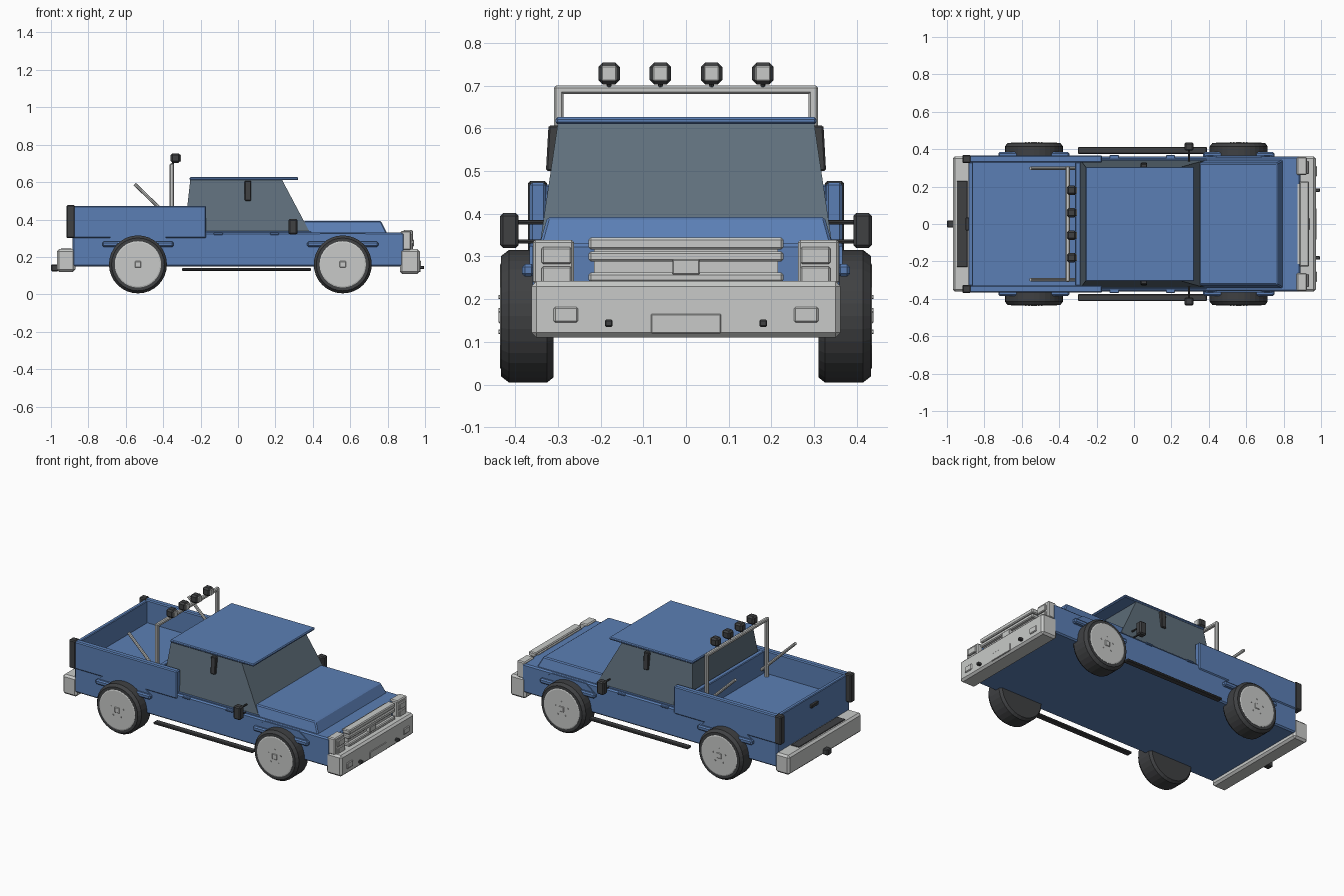
import bpy, bmesh, math
from mathutils import Vector

if "Cube" in bpy.data.objects:
    bpy.data.objects.remove(bpy.data.objects["Cube"])


def material(name, rgb):
    m = bpy.data.materials.new(name)
    m.diffuse_color = (*rgb, 1)
    m.use_nodes = True
    m.node_tree.nodes["Principled BSDF"].inputs["Base Color"].default_value = m.diffuse_color
    return m


BLUE = material("blue_paint", (0.105, 0.212, 0.462))
SILVER = material("light_grey", (0.58, 0.59, 0.58))
DARK = material("dark_rubber", (0.05, 0.052, 0.055))
GLASS = material("tinted_glass", (0.115, 0.16, 0.20))


def finish(name, bm, mat, bevel=0.0, mirror=False):
    """Turn a bmesh into an object; optionally bevel and mirror across y."""
    bmesh.ops.recalc_face_normals(bm, faces=bm.faces)
    me = bpy.data.meshes.new(name)
    bm.to_mesh(me)
    bm.free()
    me.materials.append(mat)
    ob = bpy.data.objects.new(name, me)
    bpy.context.collection.objects.link(ob)
    if bevel:
        b = ob.modifiers.new("bevel", 'BEVEL')
        b.width = bevel
        b.segments = 1
    if mirror:
        m = ob.modifiers.new("mirror", 'MIRROR')
        m.use_axis = (False, True, False)
    return ob


def loft(name, a, b, mat, bevel=0.0, mirror=False):
    """Solid between two matching point loops."""
    bm = bmesh.new()
    va = [bm.verts.new(p) for p in a]
    vb = [bm.verts.new(p) for p in b]
    n = len(a)
    bm.faces.new(va)
    bm.faces.new(vb)
    for i in range(n):
        j = (i + 1) % n
        bm.faces.new((va[i], va[j], vb[j], vb[i]))
    return finish(name, bm, mat, bevel, mirror)


def rect(x0, x1, y0, y1, z):
    return [(x0, y0, z), (x1, y0, z), (x1, y1, z), (x0, y1, z)]


def box(name, x, y, z, mat, bevel=0.0, mirror=False):
    return loft(name, rect(*x, *y, z[0]), rect(*x, *y, z[1]), mat, bevel, mirror)


def rod(name, p, q, r, mat, mirror=False, sides=8):
    """Straight tube from p to q."""
    p, q = Vector(p), Vector(q)
    bm = bmesh.new()
    bmesh.ops.create_cone(bm, cap_ends=True, segments=sides, radius1=r, radius2=r, depth=(q - p).length)
    rot = (q - p).to_track_quat('Z', 'Y')
    for v in bm.verts:
        v.co = rot @ v.co + (p + q) / 2
    return finish(name, bm, mat, 0, mirror)


def lathe(name, cx, cz, profile, mat, sides=32):
    """Revolve (radius, y) points about a wheel axle, mirrored to both sides."""
    bm = bmesh.new()
    rings = []
    for r, y in profile:
        rings.append([bm.verts.new((cx + r * math.cos(2 * math.pi * i / sides), y,
                                    cz + r * math.sin(2 * math.pi * i / sides))) for i in range(sides)])
    for ra, rb in zip(rings, rings[1:]):
        for i in range(sides):
            j = (i + 1) % sides
            bm.faces.new((ra[i], ra[j], rb[j], rb[i]))
    bm.faces.new(rings[0])
    bm.faces.new(rings[-1])
    return finish(name, bm, mat, 0, True)


# Lower body, hood and cab sill
box("lower_body", (-0.885, 0.89), (-0.36, 0.36), (0.15, 0.33), BLUE, 0.008)
hood_side = [(0.35, 0.32), (0.35, 0.392), (0.765, 0.392), (0.80, 0.32)]
loft("hood", [(x, -0.345 + (z > 0.35) * 0.02, z) for x, z in hood_side],
     [(x, 0.345 - (z > 0.35) * 0.02, z) for x, z in hood_side], BLUE, 0.006)

# Cargo bed
box("bed_side", (-0.885, -0.17), (0.328, 0.366), (0.30, 0.473), BLUE, 0.006, True)
box("tailgate", (-0.885, -0.86), (-0.33, 0.33), (0.30, 0.468), BLUE, 0.004)
box("bed_front_wall", (-0.315, -0.285), (-0.33, 0.33), (0.30, 0.468), BLUE, 0.004)
box("tailgate_handle", (-0.90, -0.88), (-0.035, 0.035), (0.40, 0.42), DARK, 0.003)

# Cab glass and roof
loft("cab_glass", rect(-0.287, 0.385, -0.342, 0.342, 0.33),
     rect(-0.255, 0.235, -0.30, 0.30, 0.613), GLASS)
box("cab_sill", (-0.287, 0.39), (-0.348, 0.348), (0.322, 0.338), BLUE, 0.003)
box("roof", (-0.26, 0.322), (-0.306, 0.306), (0.610, 0.626), BLUE, 0.005)

# Door details
loft("window_post", rect(0.036, 0.07, 0.30, 0.328, 0.50),
     rect(0.036, 0.07, 0.29, 0.322, 0.607), DARK, 0.004, True)
for x in (-0.105, 0.195):
    box("door_handle", (x - 0.025, x + 0.025), (0.35, 0.368), (0.318, 0.33), BLUE, 0.003, True)
box("mirror_head", (0.27, 0.318), (0.392, 0.435), (0.32, 0.402), DARK, 0.007, True)
for z in (0.335, 0.38):
    rod("mirror_arm", (0.295, 0.32, z), (0.295, 0.40, z), 0.005, DARK, True)
box("running_board", (-0.30, 0.39), (0.375, 0.412), (0.125, 0.14), DARK, 0.004, True)

# Wheels and fender trims
R = 0.155
for cx in (-0.535, 0.56):
    lathe("tyre", cx, 0.16, [(0.12, 0.31), (R - 0.012, 0.31), (R, 0.325), (R, 0.415),
                             (R - 0.014, 0.433), (0.124, 0.433)], DARK)
    lathe("wheel_rim", cx, 0.16, [(0.124, 0.42), (0.124, 0.434), (0.118, 0.436)], SILVER)
    box("hub_cap", (cx - 0.017, cx + 0.017), (0.43, 0.439), (0.143, 0.177), SILVER, 0.003, True)
    for k in range(5):
        a = math.radians(90 + 72 * k)
        nx, nz = cx + 0.045 * math.cos(a), 0.16 + 0.045 * math.sin(a)
        rod("wheel_nut", (nx, 0.43, nz), (nx, 0.439, nz), 0.005, SILVER, True, 6)
    box("fender_trim", (cx - 0.19, cx + 0.19), (0.355, 0.384), (0.253, 0.282), BLUE, 0.007, True)
    arch = [(-0.18, 0.28), (-0.12, 0.325), (0.12, 0.325), (0.18, 0.28)]
    loft("fender_arch", [(cx + x, 0.355, z) for x, z in arch],
         [(cx + x, 0.366, z) for x, z in arch], BLUE, 0, True)

# Front bumper with lamps, plate and tow hooks
box("front_bumper", (0.865, 0.972), (-0.362, 0.362), (0.11, 0.242), SILVER, 0.012)
box("number_plate", (0.965, 0.976), (-0.082, 0.082), (0.12, 0.165), SILVER, 0.002)
box("fog_lamp", (0.965, 0.978), (0.253, 0.31), (0.145, 0.182), SILVER, 0.004, True)
box("tow_hook", (0.965, 0.995), (0.172, 0.190), (0.135, 0.152), DARK, 0.003, True)

# Headlights and grille
box("headlight_housing", (0.87, 0.925), (0.262, 0.358), (0.235, 0.339), SILVER, 0.006, True)
for z in (0.237, 0.282):
    box("headlight", (0.92, 0.935), (0.268, 0.338), (z, z + 0.04), SILVER, 0.004, True)
box("grille_back", (0.875, 0.915), (-0.215, 0.215), (0.235, 0.335), SILVER)
for z0, z1 in ((0.316, 0.344), (0.288, 0.312), (0.24, 0.262)):
    box("grille_bar", (0.885, 0.935), (-0.228, 0.228), (z0, z1), SILVER, 0.005)
box("grille_badge", (0.91, 0.94), (-0.032, 0.032), (0.257, 0.293), SILVER, 0.003)

# Rear bumper, step pad, hitch and tail lamps
box("rear_bumper", (-0.968, -0.87), (-0.362, 0.362), (0.12, 0.242), SILVER, 0.012)
box("bumper_step", (-0.947, -0.89), (-0.23, 0.23), (0.238, 0.246), DARK, 0.002)
box("tow_hitch", (-1.0, -0.96), (-0.02, 0.02), (0.123, 0.16), DARK, 0.005)
box("tail_lamp", (-0.918, -0.872), (0.325, 0.37), (0.30, 0.477), DARK, 0.006, True)

# Roll bar with braces
box("roll_bar_post", (-0.365, -0.342), (0.287, 0.309), (0.32, 0.70), SILVER, 0.005, True)
box("roll_bar_top", (-0.365, -0.342), (-0.309, 0.309), (0.68, 0.70), SILVER, 0.005)
rod("roll_bar_brace", (-0.553, 0.298, 0.59), (-0.315, 0.298, 0.36), 0.009, SILVER, True)

# Roof lamps
for y in (-0.18, -0.06, 0.06, 0.18):
    box("lamp_body", (-0.36, -0.308), (y - 0.025, y + 0.025), (0.703, 0.754), DARK, 0.010)
    box("lamp_lens", (-0.312, -0.304), (y - 0.018, y + 0.018), (0.710, 0.747), SILVER, 0.003)
    rod("lamp_stem", (-0.352, y, 0.69), (-0.345, y, 0.71), 0.006, DARK)
